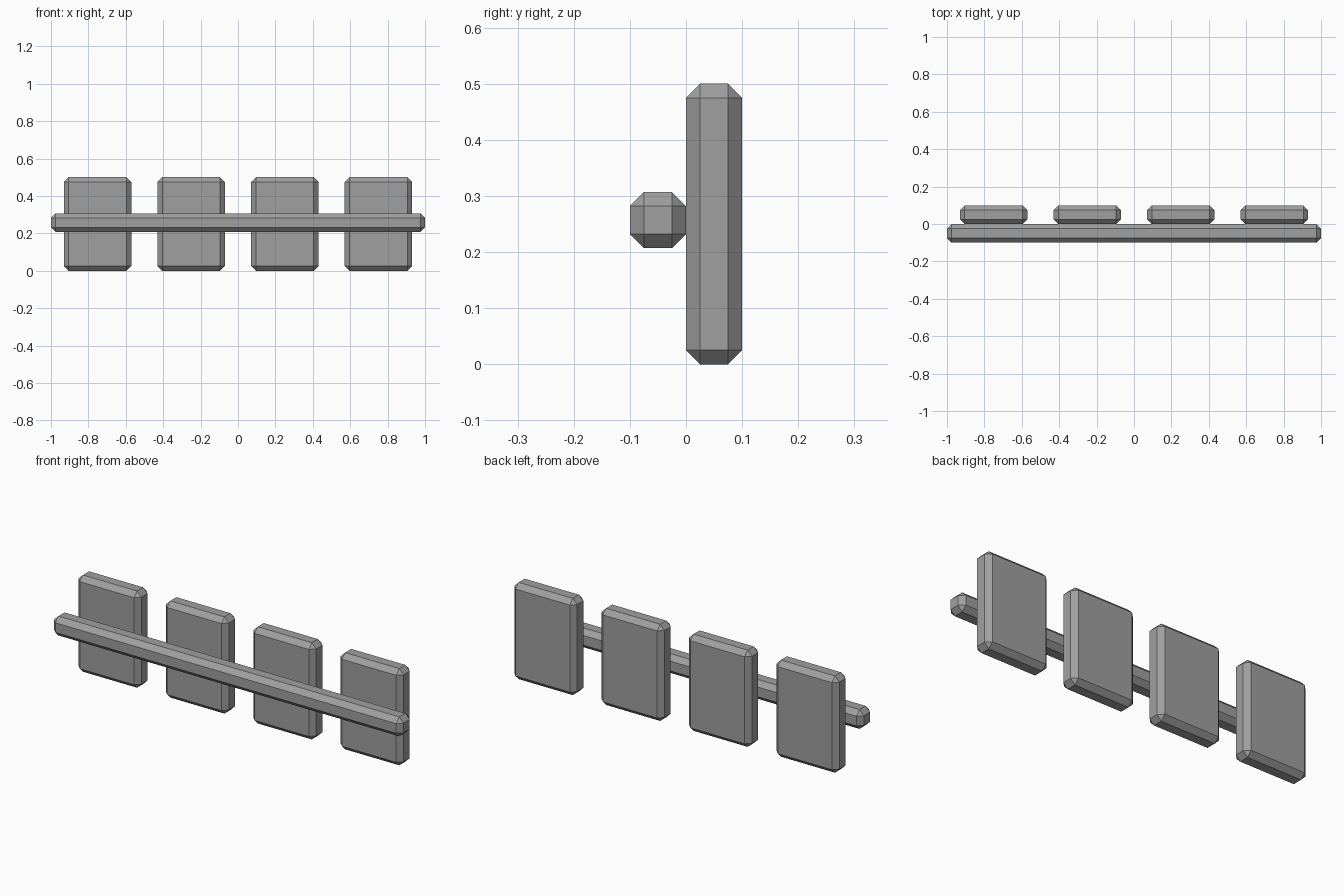
import bpy

# Remove the default object
cube = bpy.data.objects.get("Cube")
if cube:
    bpy.data.objects.remove(cube, do_unlink=True)

# Single grey finish
grey = bpy.data.materials.new("mid_grey")
grey.use_nodes = True
colour = (0.35, 0.35, 0.35, 1)
grey.diffuse_color = colour
grey.node_tree.nodes["Principled BSDF"].inputs["Base Color"].default_value = colour


def chamfered_box(name, centre, size, chamfer=0.025):
    """Box with flat single-segment chamfers on every edge."""
    bpy.ops.mesh.primitive_cube_add(size=1, location=centre)
    obj = bpy.context.object
    obj.name = name
    obj.scale = size
    bpy.ops.object.transform_apply(location=False, rotation=False, scale=True)
    bevel = obj.modifiers.new("chamfer", "BEVEL")
    bevel.width = chamfer
    bevel.segments = 1
    bevel.limit_method = "NONE"
    obj.data.materials.append(grey)
    return obj


# Horizontal rail across the front
chamfered_box("rail", (0, -0.05, 0.257), (2, 0.1, 0.1))

# Four evenly spaced upright boards behind the rail
for i in range(4):
    chamfered_box(f"board_{i + 1}", (-0.75 + 0.5 * i, 0.05, 0.25), (0.36, 0.1, 0.5))
